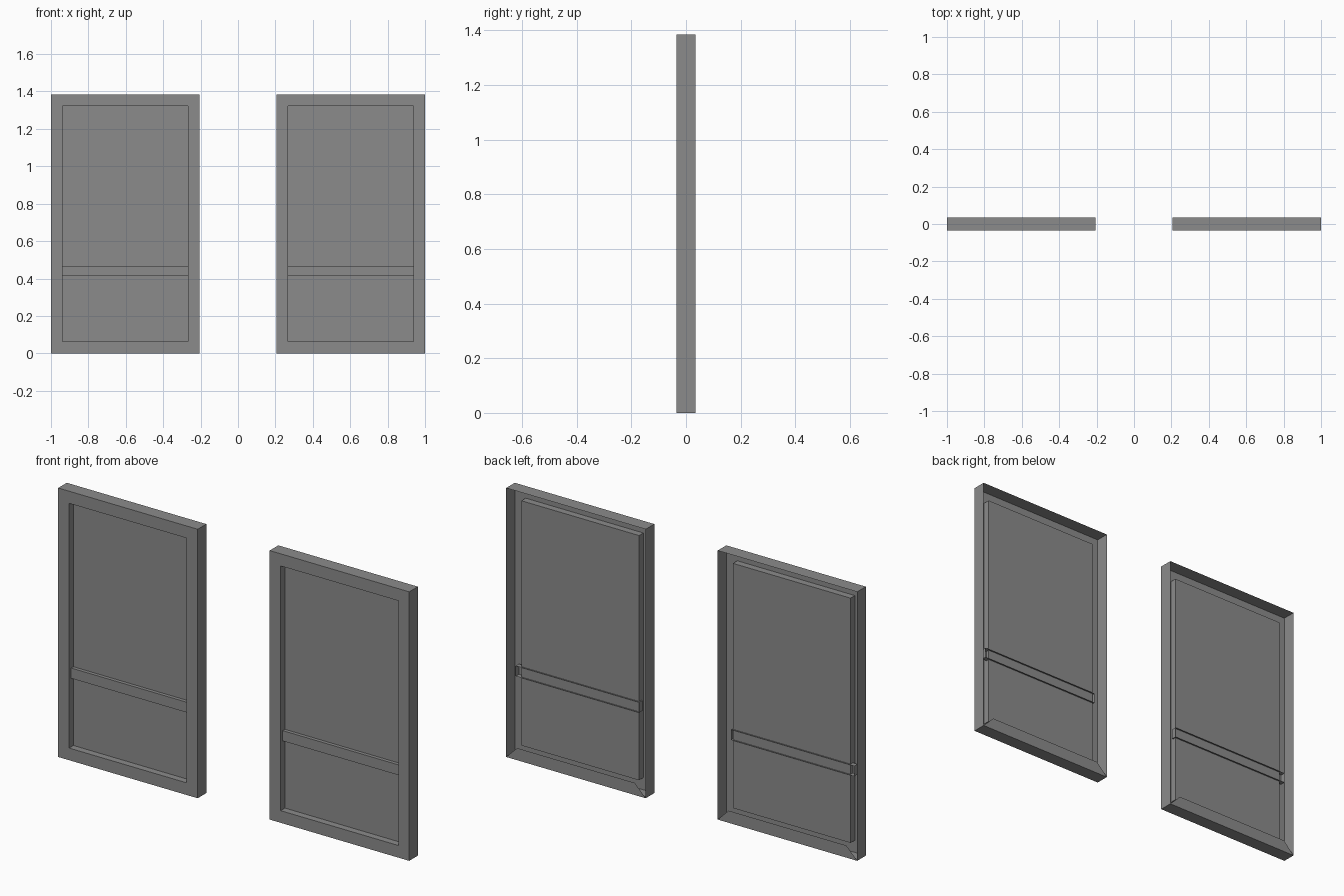
import bpy

cube = bpy.data.objects.get("Cube")
if cube:
    bpy.data.objects.remove(cube, do_unlink=True)

# One flat grey for everything
grey = bpy.data.materials.new("mid_grey")
grey.use_nodes = True
colour = (0.26, 0.26, 0.26, 1)
grey.diffuse_color = colour
grey.node_tree.nodes["Principled BSDF"].inputs["Base Color"].default_value = colour

BACK, FRONT, PANEL = 0.035, -0.035, 0.0
HEIGHT = 1.385
X0, X1 = 0.205, 1.0
RIM = 0.0625


def add_mesh(name, verts, faces, side):
    """Create an object; side -1 mirrors it across x and flips its faces."""
    if side < 0:
        verts = [(-x, y, z) for x, y, z in verts]
        faces = [f[::-1] for f in faces]
    mesh = bpy.data.meshes.new(name)
    mesh.from_pydata(verts, [], faces)
    mesh.materials.append(grey)
    obj = bpy.data.objects.new(name, mesh)
    bpy.context.collection.objects.link(obj)
    return obj


def ring(x0, x1, z0, z1, y):
    return [(x0, y, z0), (x1, y, z0), (x1, y, z1), (x0, y, z1)]


def shell(name, rings, side, cap):
    """Bridge rectangular rings in order, optionally closing the last one."""
    verts = [p for r in rings for p in r]
    faces = []
    for k in range(len(rings) - 1):
        a, b = 4 * k, 4 * k + 4
        for i in range(4):
            j = (i + 1) % 4
            faces.append((a + i, a + j, b + j, b + i))
    if cap:
        last = len(verts) - 4
        faces.append(tuple(range(last, last + 4)))
    return add_mesh(name, verts, faces, side)


for side, label in ((1, "left"), (-1, "right")):
    outer = (X0, X1, 0, HEIGHT)
    inner = (X0 + RIM, X1 - RIM, RIM, HEIGHT - RIM)

    # Open-backed frame: outer walls and front face
    shell(f"{label}_frame",
          [ring(*outer, BACK), ring(*outer, FRONT), ring(*inner, FRONT)],
          side, False)

    # Recessed panel with its step
    shell(f"{label}_panel", [ring(*inner, FRONT), ring(*inner, PANEL)], side, True)

    # Open-backed cross bar, poking slightly through the panel
    bar = (inner[0] - 0.006, inner[1] + 0.027, 0.415, 0.468)
    shell(f"{label}_cross_bar", [ring(*bar, 0.008), ring(*bar, -0.018)], side, True)

    # Mitred flange along the bottom of the back
    add_mesh(f"{label}_bottom_flange",
             [(X1, BACK, 0), (X0, BACK, 0),
              (X0 + RIM, BACK, RIM), (X1 - RIM, BACK, RIM)],
             [(0, 1, 2, 3)], side)
